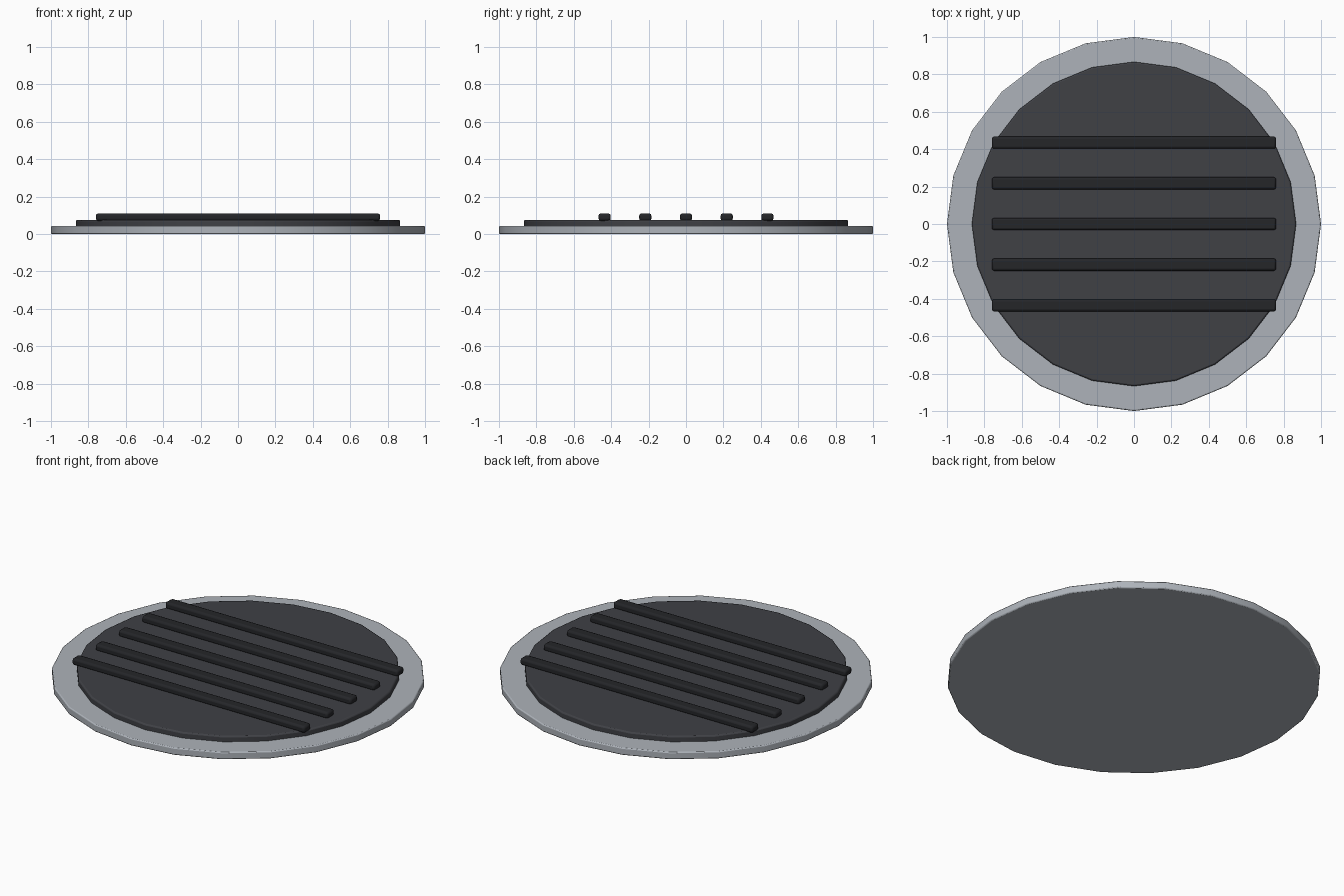
import bpy, math

if "Cube" in bpy.data.objects:
    bpy.data.objects.remove(bpy.data.objects["Cube"])


def material(name, color):
    m = bpy.data.materials.new(name)
    m.diffuse_color = (*color, 1)
    m.use_nodes = True
    m.node_tree.nodes["Principled BSDF"].inputs["Base Color"].default_value = m.diffuse_color
    return m


def finish(obj, name, mat, bevel):
    obj.name = name
    obj.data.materials.append(mat)
    mod = obj.modifiers.new("edge_bevel", 'BEVEL')
    mod.width = bevel
    mod.segments = 2
    mod.limit_method = 'ANGLE'
    mod.angle_limit = math.radians(40)
    bpy.ops.object.shade_smooth_by_angle(angle=math.radians(30))
    return obj


def disc(name, radius, z0, z1, mat, bevel):
    bpy.ops.mesh.primitive_cylinder_add(vertices=24, radius=radius, depth=z1 - z0,
                                        location=(0, 0, (z0 + z1) / 2))
    return finish(bpy.context.object, name, mat, bevel)


def bar(name, y, mat):
    bpy.ops.mesh.primitive_cube_add(size=1, location=(0, y, 0.09))
    obj = bpy.context.object
    obj.scale = (1.52, 0.065, 0.04)
    bpy.ops.object.transform_apply(location=False, rotation=False, scale=True)
    return finish(obj, name, mat, 0.012)


steel = material("light_metal", (0.42, 0.45, 0.49))
dark = material("dark_plate", (0.05, 0.052, 0.06))
black = material("black_bar", (0.018, 0.019, 0.022))

# Outer rim plate and raised inner plate
disc("rim_plate", 1.0, 0.0, 0.043, steel, 0.006)
disc("inner_plate", 0.867, 0.03, 0.076, dark, 0.008)

# Parallel grille bars
for i in range(-2, 3):
    bar(f"grille_bar_{i + 3}", i * 0.2175, black)
